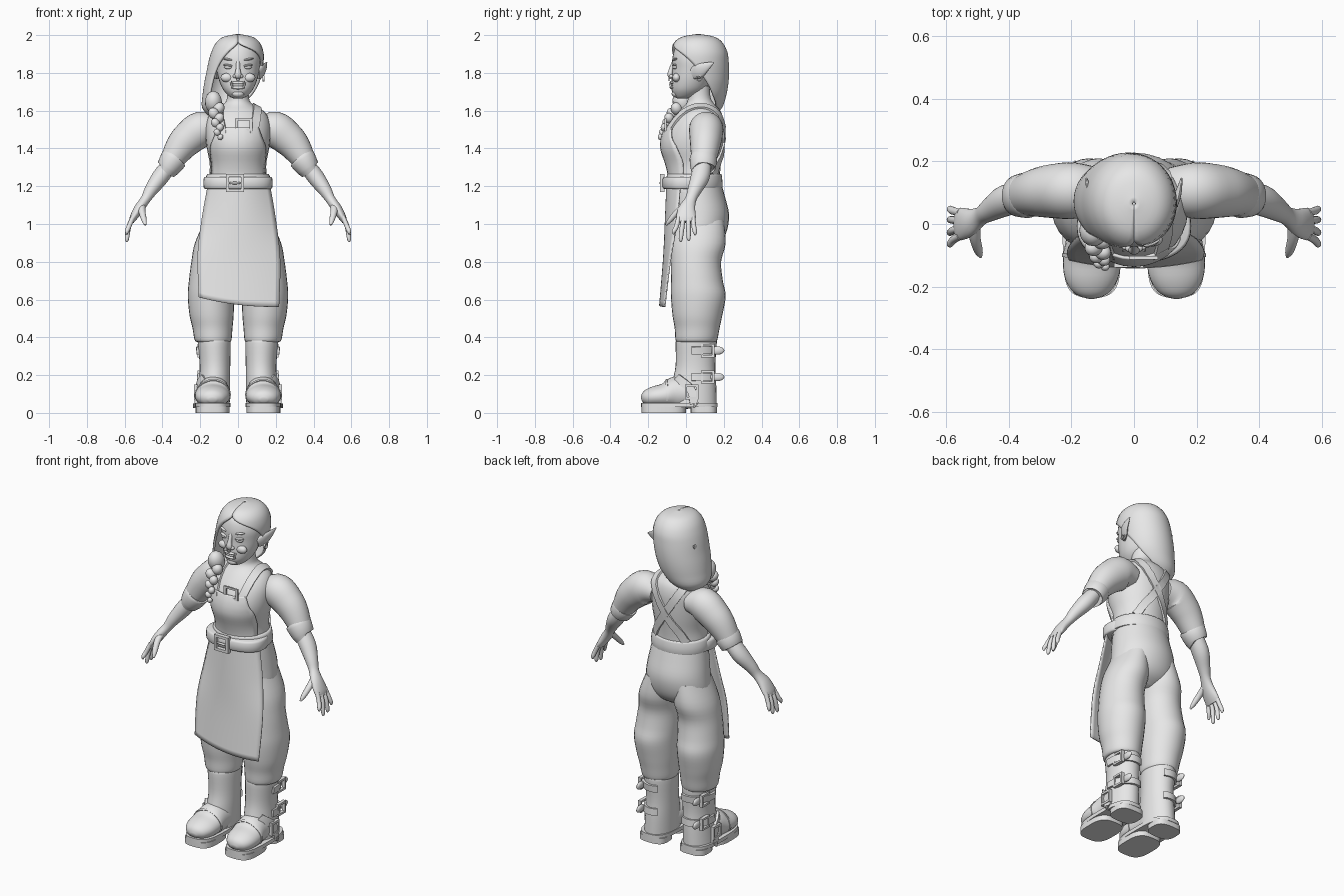
import bpy, bmesh, math
from mathutils import Vector, Matrix, Euler
from mathutils.bvhtree import BVHTree

if "Cube" in bpy.data.objects:
    bpy.data.objects.remove(bpy.data.objects["Cube"])

clay = bpy.data.materials.new("plain grey")
clay.use_nodes = True
clay.diffuse_color = (0.8, 0.8, 0.8, 1)
clay.node_tree.nodes["Principled BSDF"].inputs["Base Color"].default_value = clay.diffuse_color
parts = []


def finish(name, mesh, mirror=False, thick=0):
    """Link a mesh as a named part, optionally mirrored and thickened."""
    bm = bmesh.new()
    bm.from_mesh(mesh)
    bmesh.ops.recalc_face_normals(bm, faces=bm.faces)
    bm.to_mesh(mesh)
    bm.free()
    mesh.materials.append(clay)
    obj = bpy.data.objects.new(name, mesh)
    bpy.context.collection.objects.link(obj)
    if thick:
        solid = obj.modifiers.new("thickness", 'SOLIDIFY')
        solid.thickness, solid.offset = thick, 0
    if mirror:
        obj.modifiers.new("mirror", 'MIRROR').use_clip = False
    parts.append(obj)
    return obj


def smooth(points, steps):
    """Resample tuples along a spline through every one of them."""
    out, last = [], len(points) - 1
    for i in range(last):
        quad = [points[min(max(i + o, 0), last)] for o in (-1, 0, 1, 2)]
        for j in range(steps):
            t = j / steps
            out.append(tuple(b + t / 2 * (c - a + t * (2*a - 5*b + 4*c - d + t * (3*(b - c) + d - a)))
                             for a, b, c, d in zip(*quad)))
    return out + [tuple(points[-1])]


def skin(rows, closed):
    """Quads between rows of points; closed rows also get end caps."""
    n = len(rows[0])
    faces = [(r*n + i, r*n + (i + 1) % n, (r + 1)*n + (i + 1) % n, (r + 1)*n + i)
             for r in range(len(rows) - 1) for i in range(n if closed else n - 1)]
    if closed:
        faces += [tuple(range(n)), tuple(range((len(rows) - 1)*n, len(rows)*n))]
    mesh = bpy.data.meshes.new("part")
    mesh.from_pydata([tuple(p) for row in rows for p in row], [], faces)
    return mesh


def loft(name, rings, flat=False, ref=(0, 1, 0), steps=4, sides=28, power=1, mirror=False):
    """Rings are x, y, z and two radii; flat rings stay level, others follow the path."""
    rings = smooth(rings, steps)
    centres = [Vector(r[:3]) for r in rings]
    rows = []
    for i, c in enumerate(centres):
        u, v = Vector((1, 0, 0)), Vector((0, 1, 0))
        if not flat:
            t = (centres[min(i + 1, len(rings) - 1)] - centres[max(i - 1, 0)]).normalized()
            u = Vector(ref)
            u = (u - t * u.dot(t)).normalized()
            v = t.cross(u)
        ru, rv = (max(r, 0.002) for r in rings[i][3:])
        row = []
        for s in range(sides):
            a = math.tau * s / sides
            f, g = (math.copysign(abs(q) ** power, q) for q in (math.cos(a), math.sin(a)))
            row.append(c + u * ru * f + v * rv * g)
        rows.append(row)
    return finish(name, skin(rows, True), mirror)


def stack(name, levels, **options):
    """Level rings given as height, centre x, half width, front y and back y."""
    return loft(name, [(cx, (f + b)/2, z, rx, (b - f)/2) for z, cx, rx, f, b in levels], flat=True, **options)


def blob(name, loc, size, turn=(0, 0, 0), mirror=False):
    bm = bmesh.new()
    bmesh.ops.create_uvsphere(bm, u_segments=16, v_segments=10, radius=1,
                              matrix=Matrix.LocRotScale(Vector(loc), Euler(turn), Vector(size)))
    mesh = bpy.data.meshes.new("part")
    bm.to_mesh(mesh)
    bm.free()
    return finish(name, mesh, mirror)


def hoop(name, loc, size, facing, sides=4, mirror=False):
    """Square buckle frame or round ring, facing along x or y."""
    turn = Euler((0, math.pi/2, 0) if facing == 'x' else (math.pi/2, 0, 0)).to_matrix().to_4x4()
    place = Matrix.Translation(loc) @ turn @ Matrix.Diagonal((*size, 1)) @ Matrix.Rotation(math.pi/4, 4, 'Z')
    rows = []
    for i in range(sides + 1):
        a = math.tau * i / sides
        rows.append([place @ Vector((math.cos(a)*(1 + q), math.sin(a)*(1 + q), h))
                     for q, h in ((-.2, -.5), (.2, -.5), (.2, .5), (-.2, .5), (-.2, -.5))])
    return finish(name, skin(rows, False), mirror)


def tree(obj):
    return BVHTree.FromPolygons([v.co for v in obj.data.vertices], [p.vertices for p in obj.data.polygons])


def ribbon(name, points, width, thick, target, mirror=False):
    """Flat strap laid on the surface of another part."""
    hits = [target.find_nearest(Vector(p))[:2] for p in smooth(points, 6)]
    rows = []
    for i, (p, n) in enumerate(hits):
        along = hits[min(i + 1, len(hits) - 1)][0] - hits[max(i - 1, 0)][0]
        side = along.cross(n).normalized() * width / 2
        rows.append([p - side - n*.01, p + side - n*.01, p + side + n*thick, p - side + n*thick])
    return finish(name, skin(rows, True), mirror)


# Body and shirt
torso = stack("shirt_and_neck", [
    (1.17, 0, .165, -.09, .185), (1.25, 0, .153, -.085, .18), (1.32, 0, .15, -.1, .185),
    (1.4, 0, .165, -.125, .195), (1.47, 0, .172, -.118, .2), (1.54, 0, .168, -.085, .2),
    (1.595, 0, .14, -.04, .185), (1.635, 0, .075, 0, .15), (1.67, 0, .058, .01, .13),
    (1.73, 0, .056, 0, .125)])
loft("sleeves", [(.11, .11, 1.5, .07, .06), (.19, .107, 1.503, .09, .094), (.26, .105, 1.455, .086, .09),
                 (.31, .1, 1.4, .077, .079), (.37, .09, 1.305, .06, .054)], mirror=True)
loft("sleeve_cuffs", [(.335, .093, 1.352, .069, .066), (.342, .092, 1.342, .073, .071),
                      (.37, .09, 1.298, .067, .062), (.374, .09, 1.292, .062, .056)], mirror=True, steps=2)

# Forearms and hands
loft("forearms", [(.35, .09, 1.33, .045, .04), (.41, .075, 1.25, .05, .045), (.46, .045, 1.18, .037, .035),
                  (.49, .025, 1.13, .03, .026), (.525, .005, 1.08, .045, .026), (.553, 0, 1.035, .052, .02),
                  (.565, 0, 1.01, .046, .013)], mirror=True)
for finger, y, tip_y, tip_z in (("index", -.038, -.065, .945), ("middle", -.013, -.028, .905),
                                ("ring", .012, .014, .91), ("little", .036, .048, .94)):
    loft(finger + "_fingers", [(.555, y, 1.04, .012, .012), (.578, (y + tip_y)/2, .985, .0125, .0125),
                               (.588, tip_y, tip_z + .015, .0105, .0105), (.588, tip_y, tip_z, .003, .003)],
         sides=12, mirror=True)
loft("thumbs", [(.51, 0, 1.1, .02, .018), (.508, -.045, 1.065, .018, .016), (.497, -.085, 1.02, .014, .013),
                (.49, -.105, .995, .005, .005)], ref=(1, 0, 0), sides=14, mirror=True)

# Trousers
stack("trouser_seat", [(1.24, 0, .155, -.08, .18), (1.15, 0, .17, -.085, .205), (1.05, 0, .184, -.085, .228),
                       (.96, 0, .19, -.08, .215), (.9, 0, .165, -.065, .18), (.86, 0, .09, -.03, .12)])
stack("trouser_legs", [(1.02, .095, .08, -.06, .2), (.9, .115, .113, -.08, .21), (.8, .13, .117, -.08, .186),
                       (.7, .138, .122, -.08, .195), (.62, .143, .123, -.08, .21), (.52, .14, .117, -.072, .193),
                       (.45, .135, .106, -.06, .178), (.385, .132, .097, -.055, .165),
                       (.375, .13, .08, -.04, .15)], mirror=True)

# Boots
shaft = stack("boot_shafts", [(.385, .128, .085, -.05, .16), (.37, .126, .087, -.055, .163),
                              (.25, .122, .081, -.055, .155), (.15, .125, .083, -.075, .16),
                              (.04, .13, .086, -.09, .163)], mirror=True)
foot = loft("boot_feet", [(.13, .05, .1, .082, .075), (.13, -.05, .105, .087, .088), (.134, -.11, .092, .093, .066),
                          (.136, -.17, .085, .086, .055), (.136, -.215, .075, .06, .04),
                          (.136, -.235, .068, .02, .012)], ref=(1, 0, 0), mirror=True)
for name, low, high, half, front, back in (("boot_welts", .03, .052, .094, -.237, .168),
                                           ("boot_soles", 0, .034, .09, -.235, 0),
                                           ("boot_heels", 0, .034, .084, .025, .165)):
    stack(name, [(low, .134, half, front, back), (high, .134, half, front, back)],
          steps=1, power=.65, sides=40, mirror=True)
ribbon("toe_seams", [(.23, -.1, .06), (.2, -.1, .14), (.135, -.11, .18), (.07, -.1, .14), (.04, -.1, .06)],
       .012, .004, tree(foot), mirror=True)

# Boot straps and buckles
leather = tree(shaft)
for label, z in (("upper", .33), ("lower", .19)):
    ribbon(label + "_boot_straps", [(.21, .03, z), (.22, .11, z), (.16, .18, z), (.08, .16, z)],
           .04, .012, leather, mirror=True)
    blob(label + "_strap_tails", (.188, .165, z), (.012, .038, .022), mirror=True)
    hoop(label + "_boot_buckles", (.205, .115, z), (.042, .042, .02), 'x', mirror=True)
ribbon("ankle_straps", [(.19, -.06, .19), (.22, .01, .14), (.23, .035, .1), (.22, .045, .03)],
       .045, .014, leather, mirror=True)
hoop("ankle_buckles", (.222, .03, .11), (.046, .042, .02), 'x', mirror=True)

# Apron skirt: flat curtain with a slanted hem
rows = []
for y, half, bow, drop in smooth([(-.1, .162, .07, 0), (-.108, .195, .06, .3), (-.118, .218, .035, .62),
                                  (-.138, .212, .025, 1)], 6):
    row = []
    for i in range(17):
        u = i/8 - 1
        hem = .572 - .025*u + .015*u*u
        row.append((u*half + .005, y + bow*u*u, 1.21 + (hem - 1.21)*drop))
    rows.append(row)
finish("apron_skirt", skin(rows, False), thick=.008)

# Apron bib laid over the chest, with straps crossing behind
chest = tree(torso)
rows = []
for z, half in smooth([(1.2, .14), (1.3, .138), (1.4, .145), (1.46, .125), (1.51, .108)], 5):
    rows.append([chest.ray_cast(Vector((half*(i/9 - 1), -1, z)), Vector((0, 1, 0)))[0] - Vector((0, .007, 0))
                 for i in range(19)])
finish("apron_bib", skin(rows, False), thick=.009)
ribbon("apron_straps", [(.09, -.12, 1.48), (.105, -.05, 1.58), (.11, .08, 1.65), (.09, .19, 1.57),
                        (0, .22, 1.43), (-.13, .17, 1.26)], .045, .01, chest, mirror=True)
hoop("bib_pocket_trim", (.03, -.108, 1.525), (.055, .04, .01), 'y')

# Waistband and belt
stack("apron_waistband", [(1.19, 0, .168, -.1, .188), (1.2, 0, .174, -.104, .194), (1.255, 0, .168, -.102, .19),
                          (1.265, 0, .16, -.098, .185)], steps=2, sides=40)
stack("belt", [(1.186, 0, .174, -.115, .1), (1.195, 0, .182, -.124, .11), (1.24, 0, .182, -.124, .11),
               (1.25, 0, .174, -.115, .1)], steps=2, sides=40, power=.85)
hoop("belt_buckle", (-.017, -.126, 1.217), (.056, .056, .025), 'y')
blob("buckle_prong", (-.017, -.135, 1.217), (.035, .006, .007))

# Head and face
stack("head", [(1.664, 0, .02, -.045, .0), (1.675, 0, .045, -.06, .05), (1.71, 0, .078, -.076, .1),
               (1.76, 0, .1, -.076, .13), (1.82, 0, .114, -.072, .16), (1.88, 0, .119, -.072, .17),
               (1.94, 0, .1, -.052, .15), (1.975, 0, .05, 0, .1)])
loft("nose", [(0, -.066, 1.86, .01, .008), (0, -.078, 1.82, .012, .012), (0, -.084, 1.79, .018, .014),
              (0, -.078, 1.77, .012, .008)], ref=(1, 0, 0), sides=16)
blob("nostrils", (.017, -.077, 1.782), (.011, .012, .01), mirror=True)
blob("eyes", (.053, -.06, 1.83), (.021, .011, .01), (0, 0, .3), mirror=True)
blob("upper_eyelids", (.053, -.062, 1.84), (.026, .011, .006), (0, -.1, .3), mirror=True)
blob("eyebrows", (.056, -.06, 1.872), (.028, .009, .006), (0, -.15, .35), mirror=True)
blob("cheeks", (.058, -.05, 1.775), (.034, .022, .024), mirror=True)
blob("upper_lip", (0, -.073, 1.747), (.042, .013, .008))
blob("lower_lip", (0, -.073, 1.722), (.036, .014, .009))
blob("teeth", (0, -.072, 1.735), (.034, .011, .008))
blob("chin", (0, -.055, 1.69), (.032, .021, .02))
loft("tusks", [(.031, -.078, 1.722, .006, .006), (.034, -.084, 1.74, .005, .005), (.035, -.083, 1.757, .001, .001)],
     sides=10, mirror=True)
hoop("nose_ring", (0, -.09, 1.768), (.01, .01, .006), 'y', sides=12)

# Pointed ears and earring
loft("ears", [(.105, .035, 1.795, .012, .03), (.125, .065, 1.808, .014, .038), (.142, .1, 1.83, .01, .026),
              (.152, .146, 1.855, .003, .004)], ref=(1, 0, 0), sides=16, mirror=True)
hoop("earring", (.135, .07, 1.77), (.014, .014, .01), 'x', sides=12)

# Hair: shell open at the face, swept to one shoulder
# Levels: height, centre x, half width, front y, back y, start and end angle from the front
rows = []
for z, cx, rx, front, back, start, end in smooth([
        (2, 0, .004, .06, .07, 0, 0), (1.985, 0, .075, -.02, .15, 0, 0), (1.955, 0, .112, -.06, .19, 4, 2),
        (1.91, -.003, .132, -.078, .213, 48, 22), (1.86, -.01, .14, -.082, .22, 74, 36),
        (1.8, -.02, .142, -.082, .222, 92, 45), (1.74, -.032, .142, -.078, .218, 108, 48),
        (1.68, -.048, .134, -.065, .207, 122, 48), (1.62, -.075, .11, -.04, .187, 138, 45),
        (1.58, -.095, .06, .0, .15, 140, 40)], 4):
    row = []
    for i in range(37):
        a = math.radians(start + (360 - end - start) * i/36)
        row.append((cx + rx*math.sin(a), (front + back)/2 - (back - front)/2*math.cos(a), z))
    rows.append(row)
finish("hair", skin(rows, False), thick=.012)

# Braid: shrinking strands crossing left and right
blob("braid_root", (-.13, -.02, 1.645), (.045, .05, .06), (.4, 0, 0))
for i in range(7):
    t, side = i/6, (-1) ** i
    size = .036 - .019*t
    blob("braid_strand", (-.118 + .018*t + side*size*.4, -.05 - .085*t**.7, 1.61 - .15*t),
         (size*.85, size*.85, size), (.3, side*.6, 0))

# Smooth shading with crisp edges kept
bpy.ops.object.select_all(action='DESELECT')
for obj in parts:
    obj.select_set(True)
bpy.context.view_layer.objects.active = parts[0]
bpy.ops.object.shade_smooth_by_angle(angle=math.radians(40))
